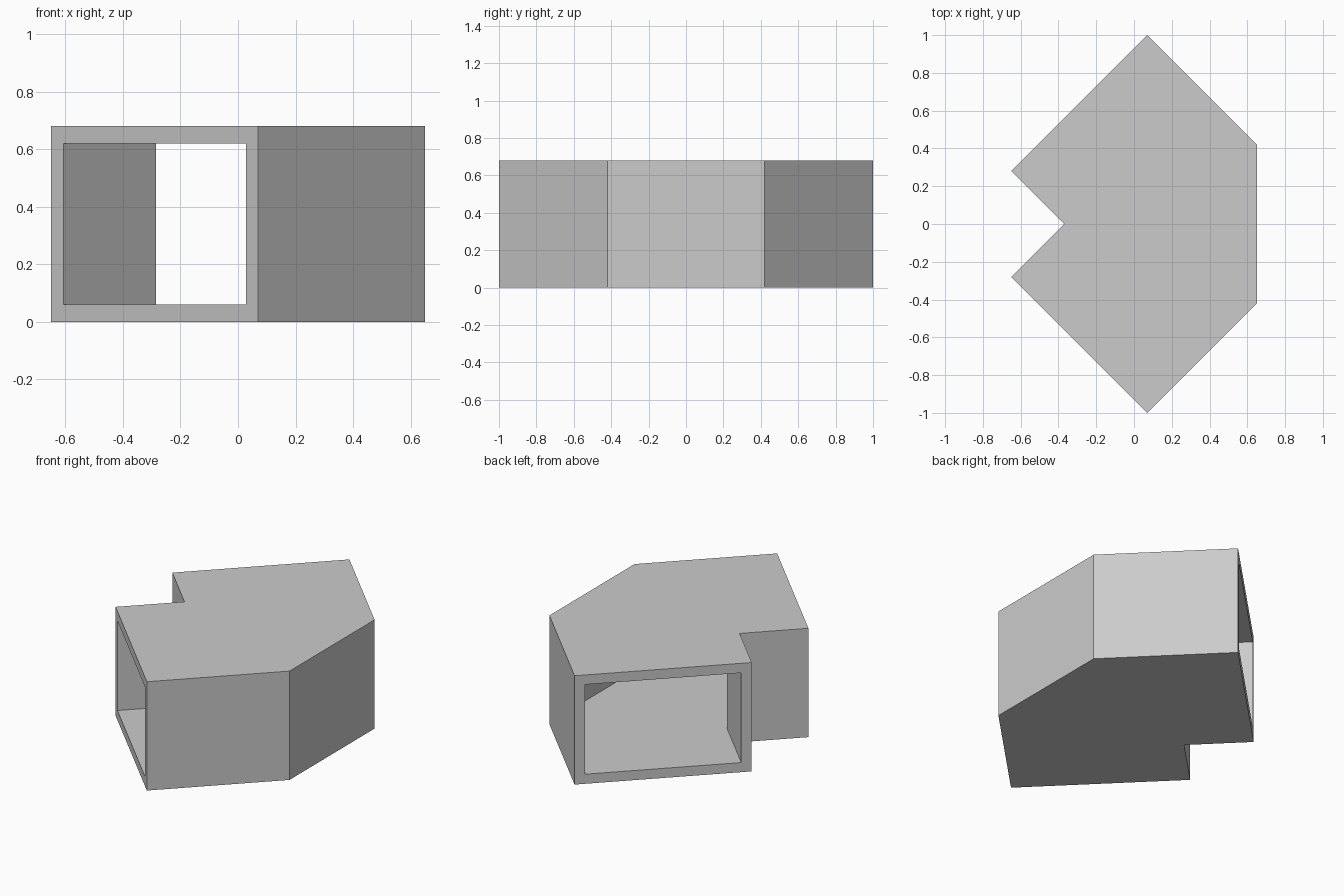
import bpy
import bmesh
from mathutils import Vector

HEIGHT = 0.68
WALL = 0.06

default = bpy.data.objects.get("Cube")
if default:
    bpy.data.objects.remove(default, do_unlink=True)

grey = bpy.data.materials.new("duct grey")
grey.use_nodes = True
colour = (0.6, 0.6, 0.6, 1)
grey.diffuse_color = colour
grey.node_tree.nodes["Principled BSDF"].inputs["Base Color"].default_value = colour


def prism(name, half, bottom, top):
    """Mirror a half plan across y = 0 and raise it into a prism."""
    plan = half + [(x, -y) for x, y in reversed(half) if y]
    bm = bmesh.new()
    base = bm.faces.new([bm.verts.new((x, y, bottom)) for x, y in plan])
    raised = bmesh.ops.extrude_face_region(bm, geom=[base])
    verts = [v for v in raised["geom"] if isinstance(v, bmesh.types.BMVert)]
    bmesh.ops.translate(bm, verts=verts, vec=Vector((0, 0, top - bottom)))
    bmesh.ops.recalc_face_normals(bm, faces=bm.faces)
    mesh = bpy.data.meshes.new(name)
    bm.to_mesh(mesh)
    bm.free()
    mesh.materials.append(grey)
    obj = bpy.data.objects.new(name, mesh)
    bpy.context.collection.objects.link(obj)
    return obj


# Elbow body: inner corner, mouth corners, outer chamfer
duct = prism("duct_elbow",
             [(-0.37, 0), (-0.65, -0.28), (0.07, -1), (0.65, -0.42)],
             0, HEIGHT)

# Hollow passage, running a little past both mouths
passage = prism("passage_cutter",
                [(-0.285, 0), (-0.705, -0.42), (-0.075, -1.06), (0.59, -0.395)],
                WALL, HEIGHT - WALL)
passage.hide_render = True

cut = duct.modifiers.new("hollow", 'BOOLEAN')
cut.operation = 'DIFFERENCE'
cut.solver = 'EXACT'
cut.object = passage
bpy.context.view_layer.objects.active = duct
duct.select_set(True)
bpy.ops.object.modifier_apply(modifier=cut.name)
bpy.data.objects.remove(passage, do_unlink=True)
